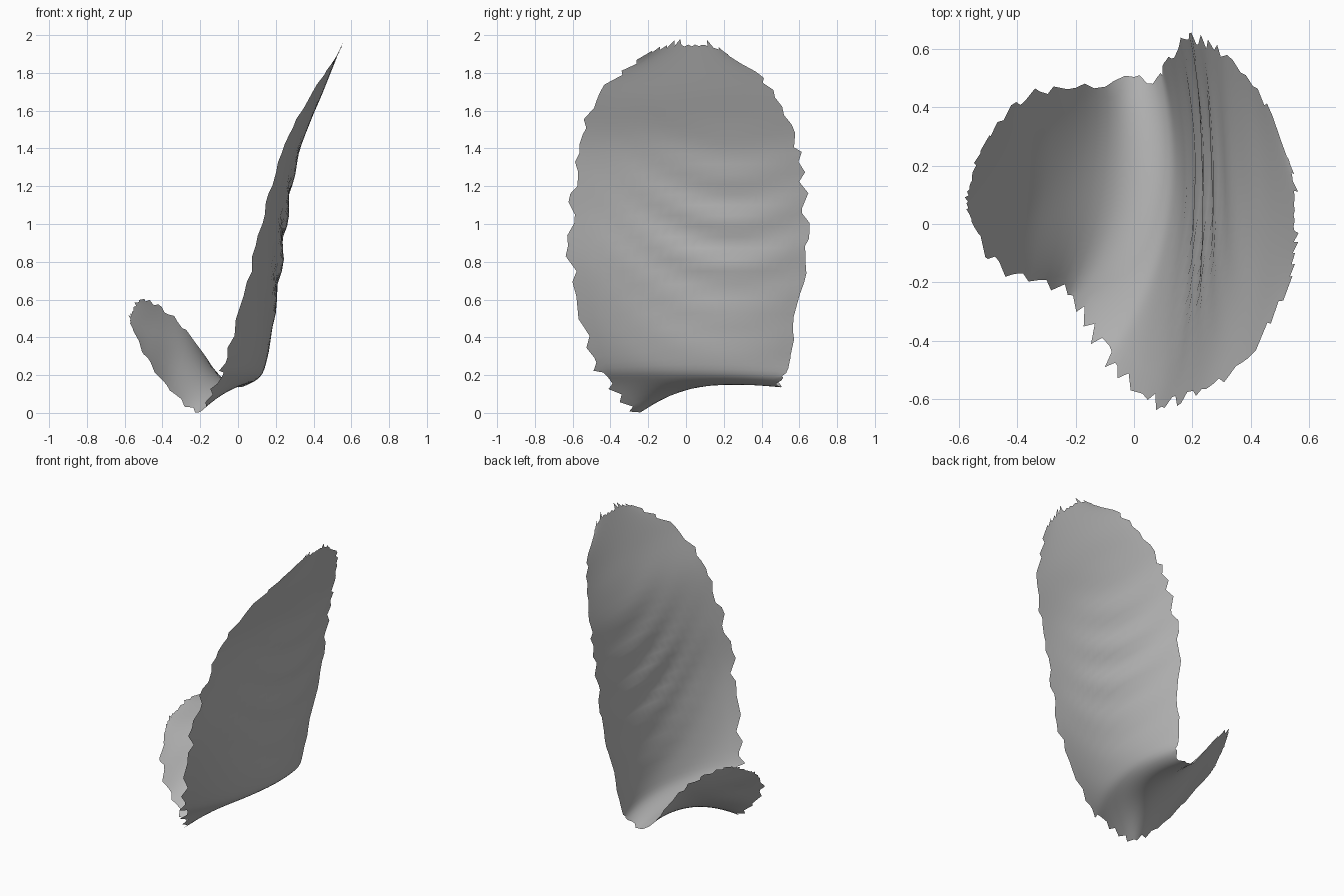
import bpy
import bmesh
import math
import random
from mathutils import Vector

random.seed(4)

if "Cube" in bpy.data.objects:
    bpy.data.objects.remove(bpy.data.objects["Cube"], do_unlink=True)

STEPS_PER_SPAN = 6
COLUMNS = 24

# Cross-sections from the flap tip, through the fold, to the top of the blade:
# front edge, middle and back edge of the sheet
SECTIONS = [
    ((-.55, 0, .43), (-.565, .13, .53), (-.52, .26, .6)),
    ((-.48, -.12, .29), (-.45, .14, .41), (-.41, .4, .55)),
    ((-.35, -.18, .12), (-.3, .14, .27), (-.27, .46, .43)),
    ((-.2, -.24, .01), (-.08, .08, .14), (-.06, .47, .16)),
    ((-.11, -.4, .16), (.08, .03, .18), (.08, .5, .17)),
    ((-.05, -.48, .3), (.15, .02, .33), (.11, .55, .32)),
    ((.07, -.59, .75), (.22, .02, .75), (.17, .61, .75)),
    ((.15, -.6, 1.1), (.265, .02, 1.1), (.22, .62, 1.1)),
    ((.25, -.55, 1.42), (.335, .02, 1.42), (.3, .58, 1.42)),
    ((.4, -.43, 1.7), (.45, .02, 1.7), (.42, .46, 1.7)),
    ((.53, -.2, 1.9), (.55, .03, 1.95), (.53, .22, 1.9)),
]


def spline(a, b, c, d, t):
    """Smooth curve from b to c."""
    return (b * 2 + (c - a) * t + (a * 2 - b * 5 + c * 4 - d) * t ** 2
            + (b * 3 - a - c * 3 + d) * t ** 3) / 2


def section_at(index, t):
    """Blend neighbouring cross-sections into one."""
    last = len(SECTIONS) - 1
    near = [SECTIONS[min(max(index + k, 0), last)] for k in (-1, 0, 1, 2)]
    return [spline(*(Vector(s[j]) for s in near), t) for j in range(3)]


def across(section, u):
    """Point on the arc through the front, middle and back of a section."""
    front, middle, back = section
    return (front * (1 - u) * (1 - 2 * u) + middle * 4 * u * (1 - u)
            + back * u * (2 * u - 1))


def ripple(p):
    """Shallow curved waves over the middle of the blade."""
    height = math.exp(-((p.z - .9) / .4) ** 2)
    width = math.exp(-((p.y - .15) / .38) ** 2)
    wave = math.sin(math.tau * (p.z - .8 * (p.y - .25) ** 2) / .24)
    return Vector((.012 * height * width * wave, 0, 0))


def make_material(name, colour):
    mat = bpy.data.materials.new(name)
    mat.use_nodes = True
    mat.diffuse_color = colour
    mat.node_tree.nodes["Principled BSDF"].inputs["Base Color"].default_value = colour
    return mat


# Rippled sheet
sections = [section_at(i, k / STEPS_PER_SPAN)
            for i in range(len(SECTIONS) - 1) for k in range(STEPS_PER_SPAN)]
sections.append(section_at(len(SECTIONS) - 2, 1))

bm = bmesh.new()
grid = []
for section in sections:
    row = [across(section, c / COLUMNS) for c in range(COLUMNS + 1)]
    grid.append([bm.verts.new(p + ripple(p)) for p in row])
for lower, upper in zip(grid, grid[1:]):
    for c in range(COLUMNS):
        bm.faces.new((lower[c], lower[c + 1], upper[c + 1], upper[c]))

# Torn border: push each rim point outwards and sideways by a random amount
teeth = {}


def tear(vert, inner, neighbour, reach):
    outward = (vert.co - inner.co).normalized()
    along = (neighbour.co - vert.co) * random.uniform(-.3, .3)
    teeth[vert] = outward * reach * random.uniform(-.4, 1) + along


for r in range(len(grid) - 1):
    tear(grid[r][0], grid[r][1], grid[r + 1][0], .045)
    tear(grid[r][-1], grid[r][-2], grid[r + 1][-1], .035)
for c in range(0, COLUMNS, 2):
    tear(grid[0][c], grid[1][c], grid[0][c + 1], .025)
    tear(grid[-1][c], grid[-2][c], grid[-1][c + 1], .05)
for vert, shift in teeth.items():
    vert.co += shift

bmesh.ops.recalc_face_normals(bm, faces=bm.faces)
mesh = bpy.data.meshes.new("torn_sheet")
bm.to_mesh(mesh)
bm.free()
sheet = bpy.data.objects.new("torn_sheet", mesh)
bpy.context.collection.objects.link(sheet)
mesh.materials.append(make_material("plain_grey", (.5, .5, .5, 1)))
for polygon in mesh.polygons:
    polygon.use_smooth = True
